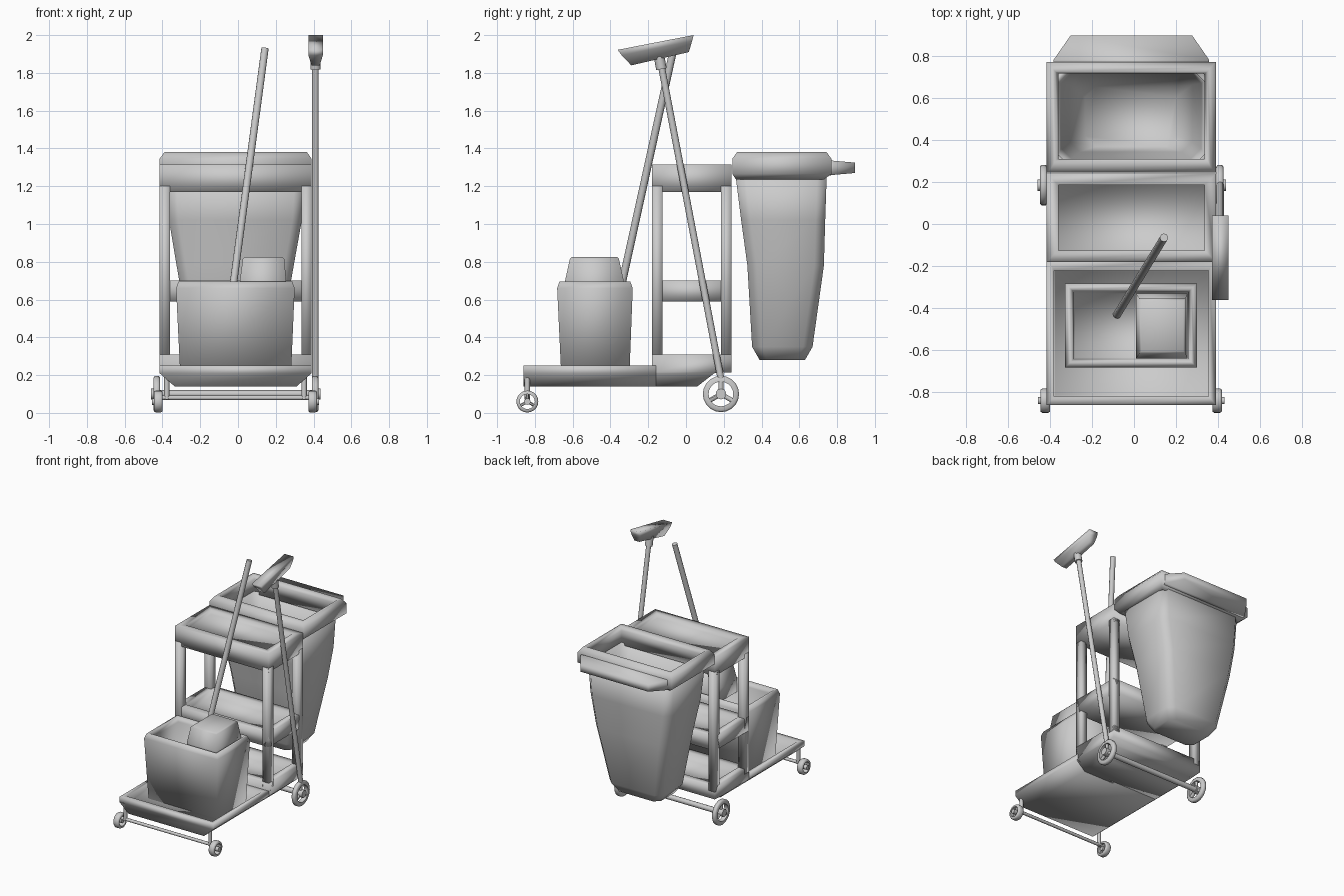
import bpy, bmesh, math
from mathutils import Vector

cube = bpy.data.objects.get("Cube")
if cube:
    bpy.data.objects.remove(cube, do_unlink=True)

grey = bpy.data.materials.new("light_grey")
grey.use_nodes = True
COLOUR = (0.6, 0.6, 0.6, 1)
grey.diffuse_color = COLOUR
grey.node_tree.nodes["Principled BSDF"].inputs["Base Color"].default_value = COLOUR


def finish(name, bm, angle=100):
    bmesh.ops.recalc_face_normals(bm, faces=bm.faces)
    mesh = bpy.data.meshes.new(name)
    bm.to_mesh(mesh)
    bm.free()
    mesh.materials.append(grey)
    ob = bpy.data.objects.new(name, mesh)
    bpy.context.collection.objects.link(ob)
    bpy.ops.object.select_all(action="DESELECT")
    ob.select_set(True)
    bpy.context.view_layer.objects.active = ob
    bpy.ops.object.shade_smooth_by_angle(angle=math.radians(angle))


def bridge(bm, a, b):
    n = len(a)
    for i in range(n):
        j = (i + 1) % n
        bm.faces.new((a[i], a[j], b[j], b[i]))


def loft(name, rings, joined=False):
    """Skin rectangular rings (x0, x1, y0, y1, z, corner cut).
    Both ends are capped, or the last ring is joined back to the first."""
    bm = bmesh.new()
    loops = []
    for x0, x1, y0, y1, z, c in rings:
        pts = [(x0, y0), (x1, y0), (x1, y1), (x0, y1)]
        if c:
            pts = [(x0 + c, y0), (x1 - c, y0), (x1, y0 + c), (x1, y1 - c),
                   (x1 - c, y1), (x0 + c, y1), (x0, y1 - c), (x0, y0 + c)]
        loops.append([bm.verts.new((x, y, z)) for x, y in pts])
    for a, b in zip(loops, loops[1:]):
        bridge(bm, a, b)
    if joined:
        bridge(bm, loops[-1], loops[0])
    else:
        bm.faces.new(loops[0])
        bm.faces.new(loops[-1])
    finish(name, bm)


def tray(name, x0, x1, y0, y1, z0, z1, rim, floor):
    """Shallow open box with a raised rim."""
    inner = (x0 + rim, x1 - rim, y0 + rim, y1 - rim)
    loft(name, [(x0, x1, y0, y1, z0, 0), (x0, x1, y0, y1, z1, 0),
                (*inner, z1, 0), (*inner, floor, 0)])


def rod(name, start, end, radius, sides=10):
    """Round bar between two points."""
    start, end = Vector(start), Vector(end)
    axis = end - start
    bm = bmesh.new()
    bmesh.ops.create_cone(bm, cap_ends=True, segments=sides, radius1=radius,
                          radius2=radius, depth=axis.length)
    turn = axis.to_track_quat("Z", "Y").to_matrix()
    bmesh.ops.rotate(bm, matrix=turn, verts=bm.verts)
    bmesh.ops.translate(bm, vec=(start + end) / 2, verts=bm.verts)
    finish(name, bm, 60)


def wheel(name, x, y, z, radius, width, side):
    """Tyre ring, hub and three spokes, turning about x."""
    bm = bmesh.new()
    h = width / 2
    section = [(-h, 0.68), (-h, 0.9), (-h * 0.6, 1), (h * 0.6, 1), (h, 0.9), (h, 0.68)]
    loops = []
    for i in range(20):
        a = math.tau * i / 20
        loops.append([bm.verts.new((x + dx, y + r * radius * math.cos(a),
                                    z + r * radius * math.sin(a))) for dx, r in section])
    for i in range(20):
        bridge(bm, loops[i], loops[(i + 1) % 20])
    finish(name + "_tyre", bm, 60)
    rod(name + "_hub", (x - side * h, y, z), (x + side * (h + 0.012), y, z), radius * 0.3)
    for k in range(3):
        a = math.radians(90 + 120 * k)
        tip = (x, y + radius * 0.75 * math.cos(a), z + radius * 0.75 * math.sin(a))
        rod(name + "_spoke", (x, y, z), tip, radius * 0.13, sides=6)


L, R = -0.415, 0.39          # cart sides
MID = (L + R) / 2
F, B = -0.18, 0.24           # upright frame front and back

# Base platform: front tray and raised rear section
loft("base_tray", [(L + 0.08, R - 0.08, -0.86, F + 0.02, 0.14, 0),
                   (L, R, -0.86, F + 0.02, 0.21, 0), (L, R, -0.86, F + 0.02, 0.25, 0),
                   (L + 0.035, R - 0.035, -0.82, -0.22, 0.25, 0),
                   (L + 0.04, R - 0.04, -0.815, -0.225, 0.19, 0)])
loft("base_rear", [(L + 0.08, R - 0.08, F, 0.06, 0.14, 0), (L, R, F, 0.15, 0.21, 0),
                   (L, R, F, B, 0.215, 0), (L, R, F, B, 0.31, 0),
                   (L + 0.055, R - 0.055, F + 0.055, B - 0.055, 0.31, 0),
                   (L + 0.055, R - 0.055, F + 0.055, B - 0.055, 0.25, 0)])

# Upright frame: four posts and two shelves
for x in (L, R - 0.055):
    for y in (F, B - 0.055):
        loft("post", [(x, x + 0.055, y, y + 0.055, z, 0) for z in (0.27, 1.2)])
tray("middle_shelf", L, R, F, B, 0.59, 0.7, 0.055, 0.64)
tray("top_shelf", L, R, F, B, 1.17, 1.315, 0.055, 1.28)

# Waste bin: tapering outer wall, then a thin inner wall back down
bin_rings = [
    (-0.2, 0.17, 0.39, 0.63, 0.28, 0.04), (-0.25, 0.22, 0.35, 0.67, 0.35, 0.05),
    (-0.325, 0.295, 0.325, 0.73, 0.78, 0.05), (-0.365, 0.338, 0.292, 0.737, 1.02, 0.05),
    (-0.378, 0.352, 0.262, 0.745, 1.26, 0.05)]
T = 0.018
bin_lining = [(x0 + T, x1 - T, y0 + T, y1 - T, max(z, 0.36), c)
              for x0, x1, y0, y1, z, c in reversed(bin_rings[1:])]
loft("bin_body", bin_rings + bin_lining)

# Bin rim: hollow collar
loft("bin_rim", [
    (L + 0.04, R - 0.04, 0.265, 0.73, 1.235, 0), (L, R, 0.245, 0.77, 1.265, 0),
    (L, R, 0.245, 0.77, 1.345, 0), (L + 0.025, R - 0.025, 0.27, 0.745, 1.38, 0),
    (-0.375, 0.35, 0.3, 0.725, 1.38, 0), (-0.36, 0.335, 0.31, 0.715, 1.35, 0),
    (-0.36, 0.335, 0.31, 0.715, 1.24, 0)], joined=True)

# Bin push handle: tapered plate
bm = bmesh.new()
ends = []
for half, y, z0, z1 in ((0.37, 0.75, 1.255, 1.335), (0.37, 0.78, 1.26, 1.335),
                        (0.29, 0.895, 1.27, 1.325)):
    ends.append([bm.verts.new((MID + dx, y, z)) for dx, z in
                 ((-half, z0), (half, z0), (half, z1), (-half, z1))])
bridge(bm, ends[0], ends[1])
bridge(bm, ends[1], ends[2])
bm.faces.new(ends[0])
bm.faces.new(ends[-1])
finish("bin_handle", bm)

# Mop bucket with wringer
loft("bucket", [
    (-0.305, 0.28, -0.66, -0.3, 0.19, 0), (-0.328, 0.3, -0.682, -0.282, 0.66, 0),
    (-0.315, 0.287, -0.67, -0.295, 0.695, 0), (-0.3, 0.272, -0.655, -0.31, 0.695, 0),
    (-0.288, 0.26, -0.643, -0.322, 0.66, 0), (-0.28, 0.255, -0.635, -0.33, 0.26, 0)])
loft("wringer", [
    (0.01, 0.255, -0.64, -0.33, 0.6, 0), (0.01, 0.255, -0.64, -0.33, 0.7, 0),
    (0.025, 0.245, -0.615, -0.355, 0.815, 0), (0.035, 0.235, -0.605, -0.365, 0.825, 0)])

# Mop handle
rod("mop_handle", (-0.08, -0.43, 0.27), (0.143, -0.065, 1.93), 0.02)

# Broom: handle, socket and flared head
rod("broom_handle", (0.41, 0.185, 0.18), (0.41, -0.135, 1.86), 0.018)
rod("broom_socket", (0.41, -0.13, 1.82), (0.41, -0.145, 1.9), 0.028)
bm = bmesh.new()
lower, middle, upper = [
    [bm.verts.new((0.411 + s * half, y, z)) for s, (y, z) in
     ((-1, a), (1, a), (1, b), (-1, b))]
    for half, a, b in ((0.022, (-0.29, 1.84), (0.015, 1.91)),
                       (0.038, (-0.34, 1.893), (0.032, 1.968)),
                       (0.039, (-0.362, 1.922), (0.04, 2.0)))]
bridge(bm, lower, middle)
bridge(bm, middle, upper)
bm.faces.new(lower)
bm.faces.new(upper)
finish("broom_head", bm)

# Wheels, axles and front struts
for side, name, rear_x, front_x in ((-1, "right", -0.43, -0.422), (1, "left", 0.408, 0.395)):
    wheel("rear_wheel_" + name, rear_x, 0.185, 0.1, 0.096, 0.035, side)
    wheel("front_wheel_" + name, front_x, -0.84, 0.06, 0.058, 0.045, side)
    strut_x = front_x - side * 0.045
    rod("front_strut_" + name, (strut_x, -0.84, 0.07), (strut_x, -0.84, 0.21), 0.014, sides=8)
rod("rear_axle", (-0.43, 0.185, 0.1), (0.408, 0.185, 0.1), 0.02)
rod("front_axle", (-0.422, -0.84, 0.08), (0.395, -0.84, 0.08), 0.012)
